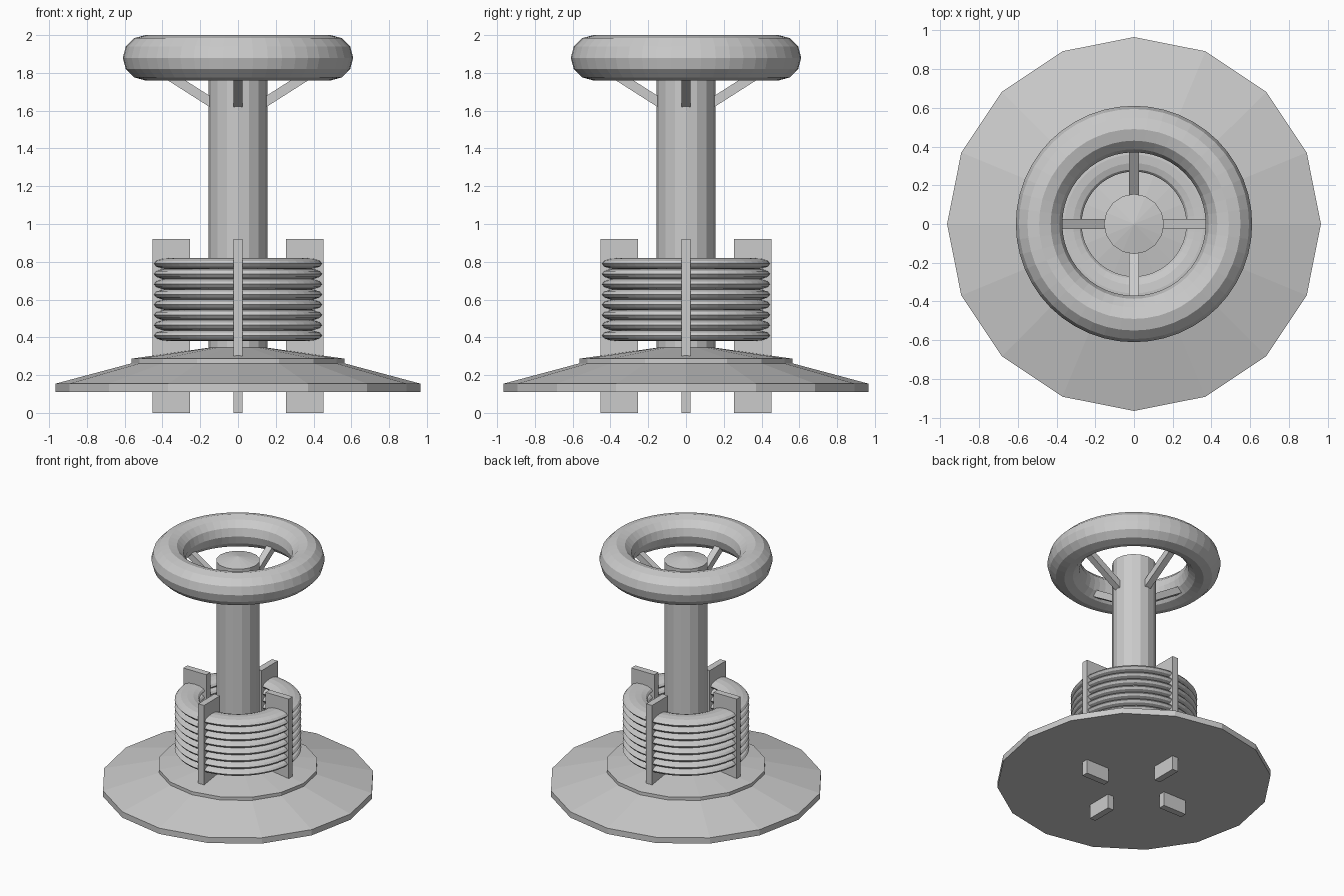
import bpy, bmesh, math
from mathutils import Matrix, Vector

if "Cube" in bpy.data.objects:
    bpy.data.objects.remove(bpy.data.objects["Cube"])


def add_mesh(name, bm):
    bmesh.ops.recalc_face_normals(bm, faces=bm.faces)
    me = bpy.data.meshes.new(name)
    bm.to_mesh(me)
    bm.free()
    ob = bpy.data.objects.new(name, me)
    bpy.context.collection.objects.link(ob)
    return ob


def lathe(name, profile, sides):
    """Closed solid turned from (radius, z) points, capped at both ends."""
    bm = bmesh.new()
    rings = []
    for r, z in profile:
        if r == 0:
            rings.append([bm.verts.new((0, 0, z))] * sides)
        else:
            rings.append([bm.verts.new((r * math.cos(a), r * math.sin(a), z))
                          for a in (2 * math.pi * i / sides for i in range(sides))])
    for lo, hi in zip(rings, rings[1:]):
        for i in range(sides):
            j = (i + 1) % sides
            bm.faces.new(list(dict.fromkeys((lo[i], lo[j], hi[j], hi[i]))))
    for ring in (rings[0], rings[-1]):
        if len(set(ring)) == sides:
            bm.faces.new(ring)
    return add_mesh(name, bm)


def torus(name, major, minor, z, squash=1.0):
    bpy.ops.mesh.primitive_torus_add(major_radius=major, minor_radius=minor,
                                     major_segments=48, minor_segments=12)
    ob = bpy.context.object
    ob.name = name
    ob.location.z = z
    ob.scale.z = squash
    return ob


def bar(name, start, end, width, height, turn):
    """Box running between two (radius, z) points, turned about the z axis."""
    p, q = Vector((start[0], 0, start[1])), Vector((end[0], 0, end[1]))
    d = q - p
    bm = bmesh.new()
    bmesh.ops.create_cube(bm, size=1)
    m = (Matrix.Rotation(turn, 4, 'Z') @ Matrix.Translation((p + q) / 2)
         @ Matrix.Rotation(-math.atan2(d.z, d.x), 4, 'Y')
         @ Matrix.Diagonal((d.length, width, height, 1)))
    bmesh.ops.transform(bm, matrix=m, verts=bm.verts)
    return add_mesh(name, bm)


# Low-poly stepped base
lathe("base_skirt", [(0.965, 0.11), (0.965, 0.155), (0.565, 0.262), (0, 0.262)], 16)
lathe("base_step", [(0.565, 0.255), (0.565, 0.287), (0.155, 0.345), (0, 0.345)], 16)

# Central column with a shallow domed top
lathe("column", [(0.155, 0.30), (0.155, 1.87), (0, 1.90)], 16)

# Stack of flattened coils
COILS, BOTTOM, TOP, HALF = 8, 0.38, 0.82, 0.03
for i in range(COILS):
    z = BOTTOM + HALF + i * (TOP - BOTTOM - 2 * HALF) / (COILS - 1)
    torus(f"coil_{i + 1}", 0.358, 0.088, z, HALF / 0.088)

# Top ring
torus("top_ring", 0.49, 0.12, 1.88)

# Four upright fins and four ring spokes
for i in range(4):
    turn = i * math.pi / 2
    bar(f"fin_{i + 1}", (0.255, 0.46), (0.453, 0.46), 0.05, 0.92, turn)
    bar(f"spoke_{i + 1}", (0.12, 1.63), (0.45, 1.84), 0.05, 0.05, turn)
